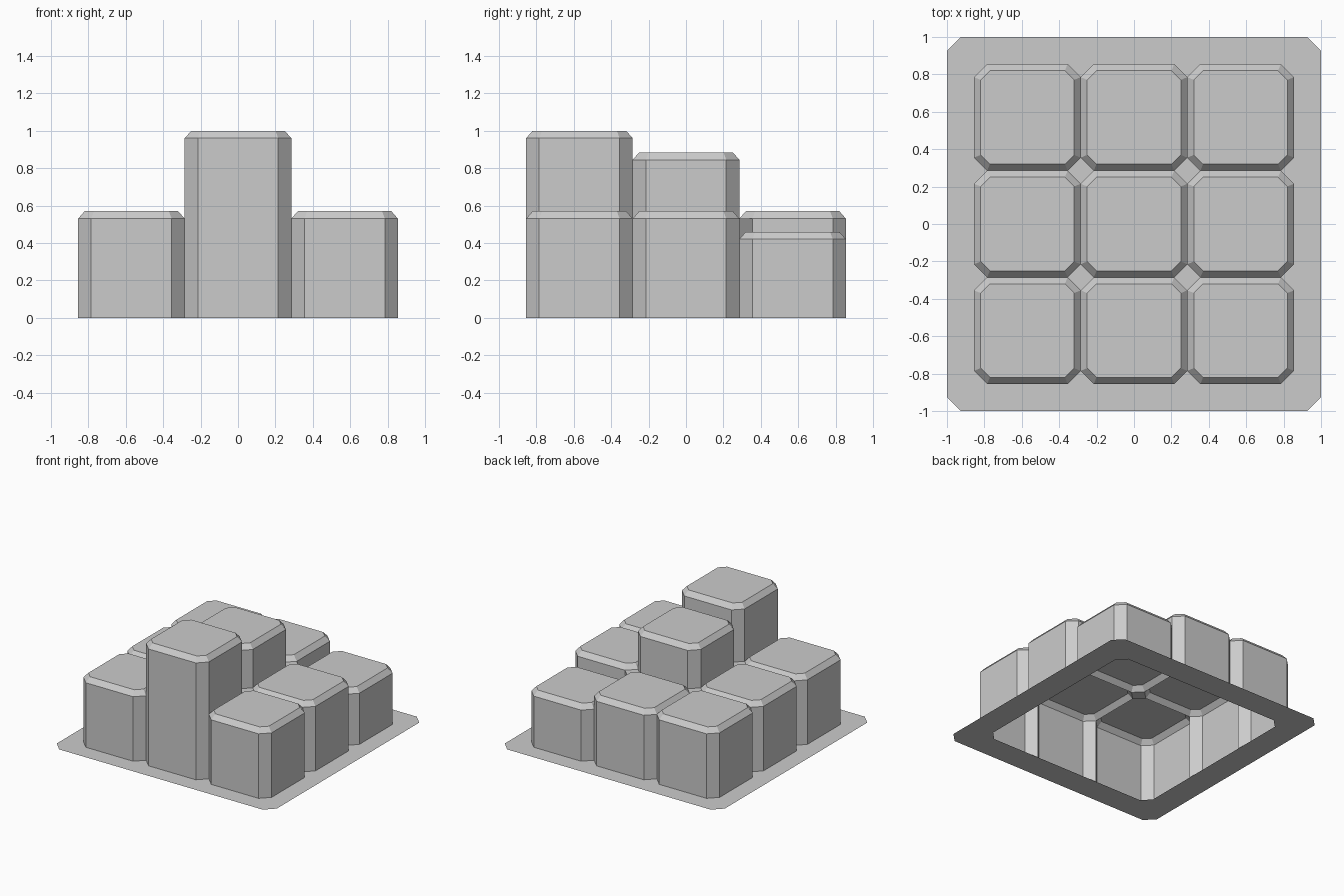
import bpy
import bmesh

cube = bpy.data.objects.get("Cube")
if cube:
    bpy.data.objects.remove(cube, do_unlink=True)

# One plain grey for everything
grey = bpy.data.materials.new("plain grey")
grey.use_nodes = True
grey.diffuse_color = (0.6, 0.6, 0.6, 1)
grey.node_tree.nodes["Principled BSDF"].inputs["Base Color"].default_value = (0.6, 0.6, 0.6, 1)

STEP = 0.57        # block spacing
HALF = STEP / 2
CUT = 0.07         # corner cut of each block
INSET = 0.035      # bevel width at the top
RISE = 0.04        # bevel height
LEVEL = 0.57       # common top height
SEAM = LEVEL - RISE


def octagon(half, cut, z, cx=0.0, cy=0.0):
    """Square with cut corners, counter-clockwise."""
    e = half - cut
    flat = [(half, -e), (half, e), (e, half), (-e, half),
            (-half, e), (-half, -e), (-e, -half), (e, -half)]
    return [(cx + x, cy + y, z) for x, y in flat]


def make_object(name, faces):
    bm = bmesh.new()
    for face in faces:
        bm.faces.new([bm.verts.new(p) for p in face])
    bmesh.ops.remove_doubles(bm, verts=bm.verts[:], dist=0.0005)
    mesh = bpy.data.meshes.new(name)
    bm.to_mesh(mesh)
    bm.free()
    mesh.materials.append(grey)
    obj = bpy.data.objects.new(name, mesh)
    bpy.context.collection.objects.link(obj)


def bridge(low, high):
    """Quads joining two rings of equal length."""
    n = len(low)
    return [(low[i], low[(i + 1) % n], high[(i + 1) % n], high[i]) for i in range(n)]


def bevelled_lid(cx, cy, top):
    shoulder = octagon(HALF, CUT, top - RISE, cx, cy)
    rim = octagon(HALF - INSET, CUT - INSET * 0.586, top, cx, cy)
    return bridge(shoulder, rim) + [rim]


def block(name, col, row, top):
    cx, cy = col * STEP, row * STEP
    shoulder = top - RISE
    faces = bevelled_lid(cx, cy, top)
    # Raised blocks stand on a lid at the common level
    if top > LEVEL:
        faces += bevelled_lid(cx, cy, LEVEL)
    # Outer walls reach the ground; inner walls only span the step at the seam
    ring = octagon(HALF, CUT, 0, cx, cy)
    for a, b in zip(ring, ring[1:] + ring[:1]):
        mx, my = (a[0] + b[0]) / 2 - cx, (a[1] + b[1]) / 2 - cy
        dx = (mx > 0.1) - (mx < -0.1)
        dy = (my > 0.1) - (my < -0.1)
        outer = abs(col + dx) > 1 or abs(row + dy) > 1
        foot = 0 if outer else SEAM
        if abs(foot - shoulder) < 0.001:
            continue
        quad = [(*a[:2], foot), (*b[:2], foot), (*b[:2], shoulder), (*a[:2], shoulder)]
        faces.append(quad)
    make_object(name, faces)


# Nine blocks, three with their own height
heights = {(0, -1): 1.0, (0, 0): 0.885, (1, 1): 0.46}
rows = {-1: "front", 0: "middle", 1: "back"}
cols = {-1: "right", 0: "centre", 1: "left"}
for r, row_name in rows.items():
    for c, col_name in cols.items():
        block(f"block_{row_name}_{col_name}", c, r, heights.get((c, r), LEVEL))

# Small diamond caps between the block corners
caps = []
for sx in (-1, 1):
    for sy in (-1, 1):
        x, y = sx * HALF, sy * HALF
        caps.append([(x + CUT, y, SEAM), (x, y + CUT, SEAM),
                     (x - CUT, y, SEAM), (x, y - CUT, SEAM)])
make_object("gap_caps", caps)

# Flat base sheet with an open middle
outer = octagon(1, 0.075, 0)
hole = octagon(HALF * 3 - CUT, CUT, 0)
make_object("base_sheet", bridge(outer, hole))
